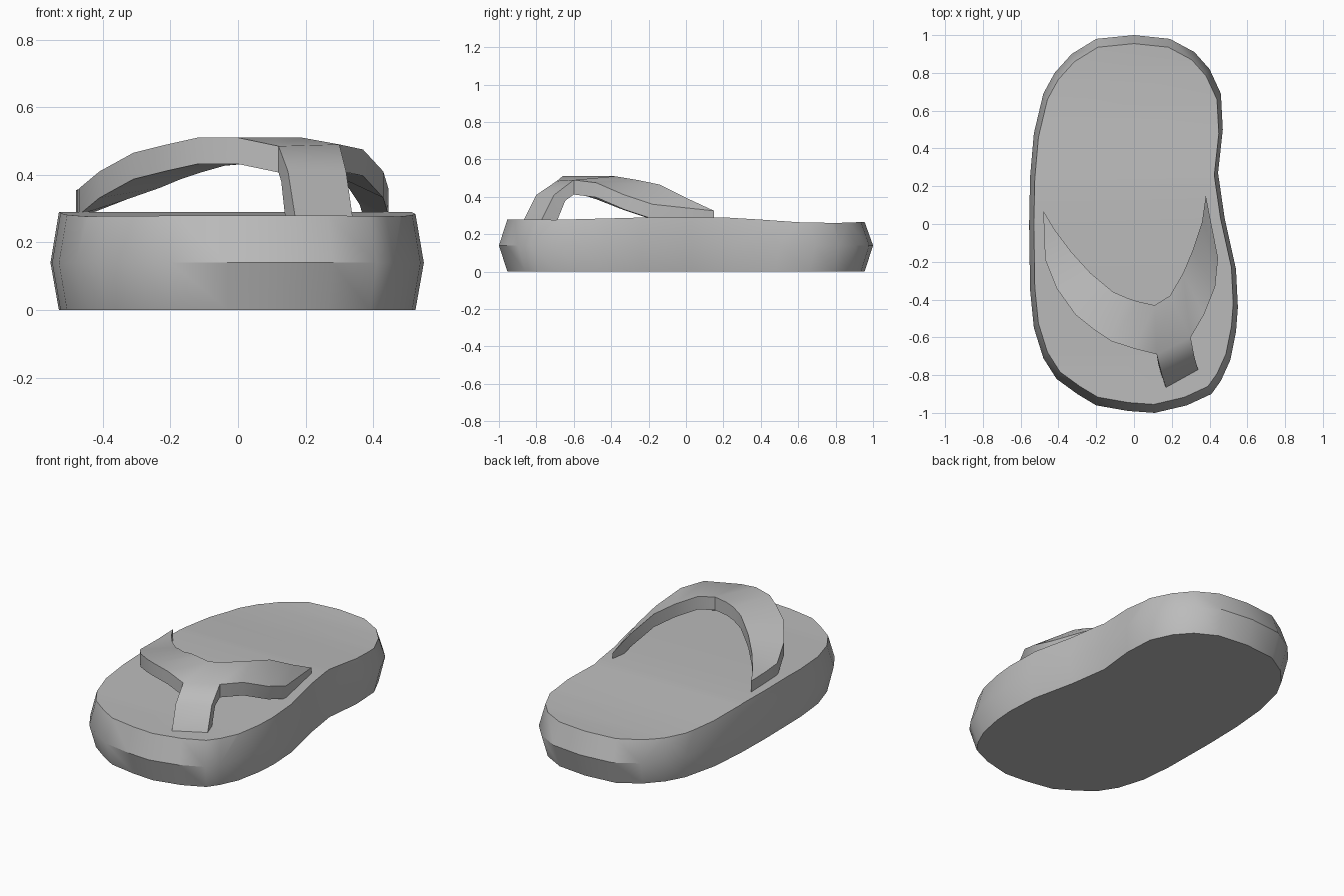
import bpy, bmesh, math
from mathutils import Vector

old = bpy.data.objects.get("Cube")
if old:
    bpy.data.objects.remove(old, do_unlink=True)

grey = bpy.data.materials.new("plain grey")
grey.use_nodes = True
colour = (0.5, 0.5, 0.5, 1)
grey.diffuse_color = colour
grey.node_tree.nodes["Principled BSDF"].inputs["Base Color"].default_value = colour


def finish(bm, name, angle):
    """Turn a bmesh into a smooth shaded object with sharp edges kept."""
    bmesh.ops.recalc_face_normals(bm, faces=bm.faces[:])
    mesh = bpy.data.meshes.new(name)
    bm.to_mesh(mesh)
    bm.free()
    mesh.materials.append(grey)
    obj = bpy.data.objects.new(name, mesh)
    bpy.context.collection.objects.link(obj)
    bpy.ops.object.select_all(action="DESELECT")
    obj.select_set(True)
    bpy.context.view_layer.objects.active = obj
    bpy.ops.object.shade_smooth_by_angle(angle=math.radians(angle))
    return obj


def interpolate(points, t):
    """Linear interpolation through (position, value) pairs."""
    for (a, va), (b, vb) in zip(points, points[1:]):
        if t <= b:
            return va + (vb - va) * max(0, (t - a) / (b - a))
    return points[-1][1]


# Sole: widest at mid height, narrower at the top and bottom rims
outline = [
    (0, 1), (.19, .98), (.32, .91), (.4, .82), (.46, .69), (.47, .5),
    (.445, .27), (.48, .03), (.54, -.24), (.55, -.44), (.54, -.57),
    (.51, -.72), (.46, -.83), (.41, -.9), (.28, -.96), (.11, -1),
    (-.03, -.99), (-.2, -.96), (-.3, -.9), (-.41, -.82), (-.48, -.71),
    (-.53, -.55), (-.55, -.35), (-.555, 0), (-.55, .25), (-.53, .48),
    (-.48, .69), (-.42, .8), (-.33, .9), (-.2, .98)]
footbed = [(-1, .28), (-.7, .277), (-.2, .29), (.2, .29), (.4, .278),
           (.6, .264), (.8, .26), (1, .267)]
rim = .955
bm = bmesh.new()
rings = [[bm.verts.new((x * s, y * s, z)) for x, y in outline]
         for s, z in ((rim, 0), (1, .14), (rim, .28))]
for low, high in zip(rings, rings[1:]):
    for i in range(len(outline)):
        j = (i + 1) % len(outline)
        bm.faces.new((low[i], low[j], high[j], high[i]))
bm.faces.new(rings[0])
top = bm.faces.new(rings[2])

# Slice the footbed across and give it its gentle wave
for y, _ in footbed[1:-1]:
    flat = [f for f in bm.faces if f.calc_center_median().z > .27]
    geom = flat + list({e for f in flat for e in f.edges})
    geom += list({v for f in flat for v in f.verts})
    bmesh.ops.bisect_plane(bm, geom=geom, plane_co=(0, y, 0), plane_no=(0, 1, 0))
for v in bm.verts:
    if v.co.z > .27:
        v.co.z = interpolate(footbed, v.co.y)
finish(bm, "sole", 35)

# Strap: front and rear edges of the top surface, from one tip to the other
front = [
    (-.48, .07, .355), (-.475, -.08, .355), (-.47, -.19, .36), (-.41, -.34, .41),
    (-.31, -.48, .465), (-.21, -.56, .49), (-.12, -.62, .51), (0, -.66, .51),
    (.12, -.69, .485), (.3, -.6, .49), (.37, -.48, .475), (.43, -.33, .41),
    (.445, -.18, .36), (.38, .15, .325)]
rear = [
    (-.48, .07, .355), (-.42, -.03, .37), (-.33, -.15, .405), (-.23, -.26, .44),
    (-.17, -.31, .465), (-.11, -.36, .485), (-.04, -.39, .505), (.02, -.41, .51),
    (.11, -.43, .51), (.19, -.38, .51), (.26, -.26, .49), (.31, -.14, .465),
    (.36, .01, .39), (.38, .15, .325)]
bm = bmesh.new()
under = {}


def pair(point, offset):
    """Add a top vertex and its matching underside vertex."""
    v = bm.verts.new(point)
    under[v] = bm.verts.new(Vector(point) + Vector(offset))
    return v


down = (0, 0, -.078)
f_edge = [pair(p, down) for p in front]
r_edge = [f_edge[0]] + [pair(p, down) for p in rear[1:-1]] + [f_edge[-1]]
tops = []
for i in range(len(front) - 1):
    corners = (f_edge[i], f_edge[i + 1], r_edge[i + 1], r_edge[i])
    tops.append(bm.faces.new(list(dict.fromkeys(corners))))

# Toe post: runs from the front of the strap down into the sole
left, right = f_edge[8], f_edge[9]
post_rows = [((.148, -.8, .41), (.32, -.705, .41), (-.02, .06, -.03)),
             ((.17, -.87, .27), (.34, -.775, .27), (-.03, .085, 0))]
for a, b, offset in post_rows:
    next_left, next_right = pair(a, offset), pair(b, offset)
    tops.append(bm.faces.new((next_left, next_right, right, left)))
    left, right = next_left, next_right

# Close the strap with its underside and side walls
border = [e for e in bm.edges if len(e.link_faces) == 1]
for f in tops:
    bm.faces.new([under[v] for v in reversed(f.verts)])
for e in border:
    a, b = e.verts
    bm.faces.new((a, b, under[b], under[a]))
finish(bm, "strap", 35)
